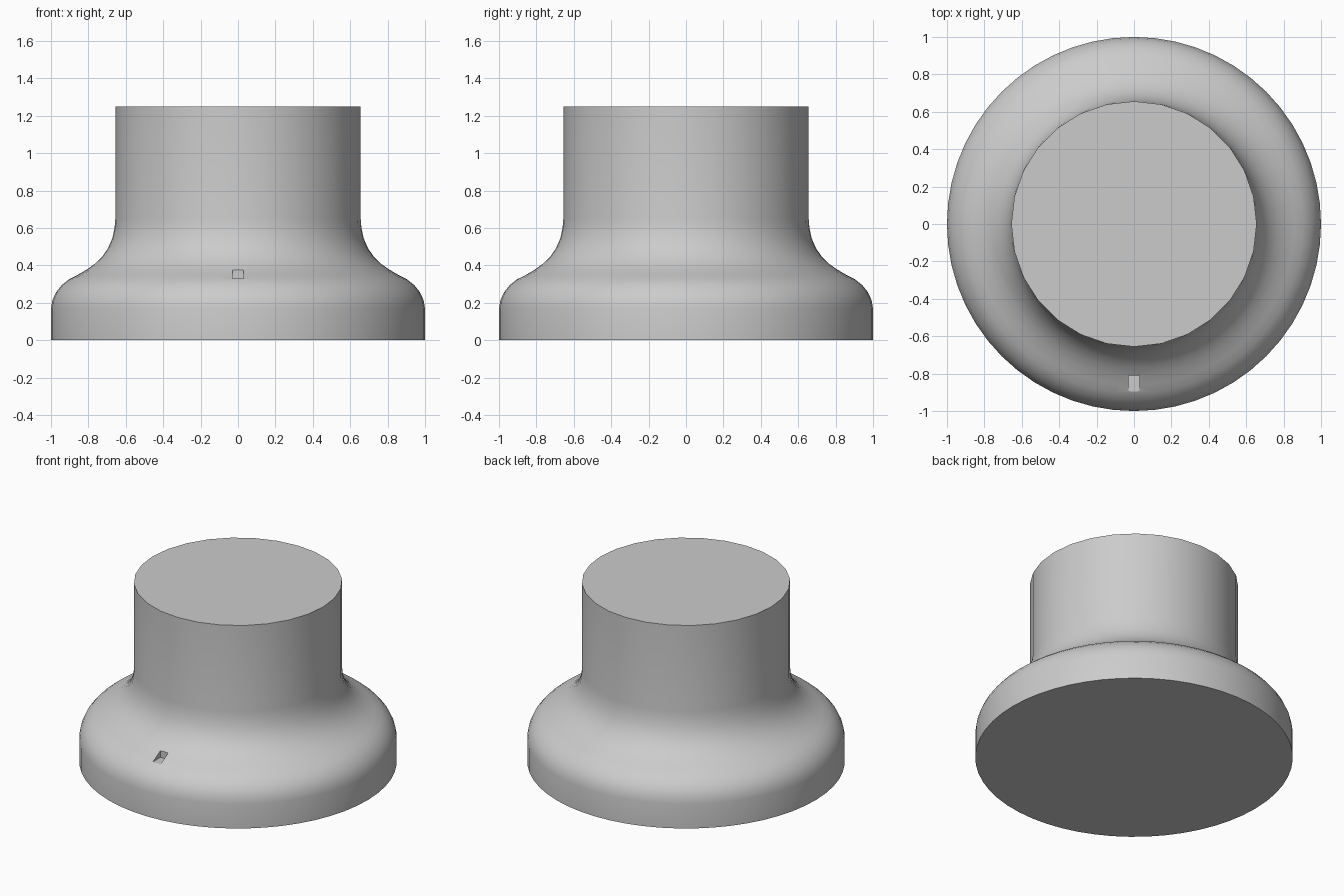
import bpy
import bmesh
from math import cos, sin, pi, radians

cube = bpy.data.objects.get("Cube")
if cube:
    bpy.data.objects.remove(cube, do_unlink=True)

SIDES = 56
NECK_START = 0.6

# Single grey material
grey = bpy.data.materials.new("light grey")
grey.use_nodes = True
colour = (0.6, 0.6, 0.6, 1)
grey.diffuse_color = colour
grey.node_tree.nodes["Principled BSDF"].inputs["Base Color"].default_value = colour

# Radius and height: straight foot, rounded shoulder, flared neck
profile = [(1, 0), (1, 0.17), (0.992, 0.215), (0.973, 0.257), (0.943, 0.294),
           (0.905, 0.325), (0.86, 0.348), (0.81, 0.377), (0.767, 0.407),
           (0.727, 0.446), (0.695, 0.492), (0.672, 0.545), (0.66, 0.6),
           (0.656, 0.65), (0.656, 1.25)]


def ring(bm, radius, height):
    """One circle of the body; the neck has half as many flat sides."""
    verts = []
    for i in range(SIDES):
        flat = cos(2 * pi / SIDES) if i % 2 and height > NECK_START else 1
        angle = 2 * pi * i / SIDES
        verts.append(bm.verts.new((radius * flat * cos(angle),
                                   radius * flat * sin(angle), height)))
    return verts


# Turned body with closed ends
bm = bmesh.new()
rings = [ring(bm, r, z) for r, z in profile]
for low, high in zip(rings, rings[1:]):
    for i in range(SIDES):
        j = (i + 1) % SIDES
        bm.faces.new((low[i], low[j], high[j], high[i]))
bm.faces.new(rings[0][::-1])
bm.faces.new(rings[-1])
mesh = bpy.data.meshes.new("knob_body")
bm.to_mesh(mesh)
bm.free()
mesh.materials.append(grey)
body = bpy.data.objects.new("knob_body", mesh)
bpy.context.collection.objects.link(body)

# Small marker notch in the front of the shoulder: level floor, upright back
bpy.ops.mesh.primitive_cube_add(size=1, location=(0, -0.91, 0.43))
cutter = bpy.context.object
cutter.name = "notch_cutter"
cutter.scale = (0.06, 0.2, 0.2)
cutter.hide_render = True
cutter.data.materials.append(grey)

bpy.ops.object.select_all(action='DESELECT')
body.select_set(True)
bpy.context.view_layer.objects.active = body
cut = body.modifiers.new("notch", 'BOOLEAN')
cut.operation = 'DIFFERENCE'
cut.solver = 'EXACT'
cut.object = cutter
bpy.ops.object.modifier_apply(modifier=cut.name)
bpy.data.objects.remove(cutter, do_unlink=True)

bpy.ops.object.shade_smooth_by_angle(angle=radians(25))
